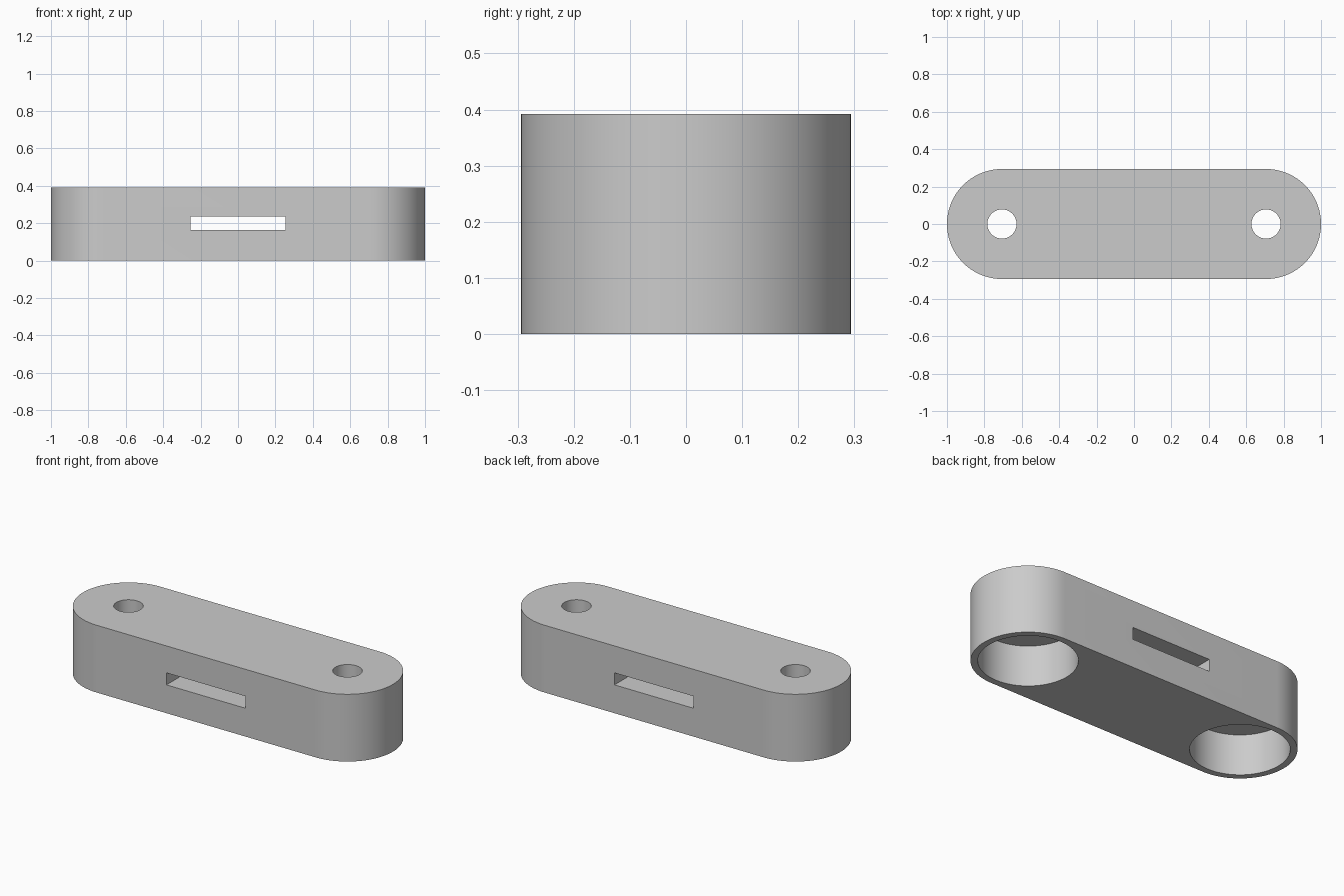
import bpy, math

cube = bpy.data.objects.get("Cube")
if cube:
    bpy.data.objects.remove(cube, do_unlink=True)

END_X, END_R, HEIGHT = 0.706, 0.294, 0.392
BORE_R, BORE_TOP, HOLE_R = 0.257, 0.235, 0.078
SLOT_HALF, SLOT_LOW, SLOT_HIGH = 0.255, 0.165, 0.235

grey = bpy.data.materials.new("light grey")
grey.use_nodes = True
colour = (0.6, 0.6, 0.6, 1)
grey.diffuse_color = colour
grey.node_tree.nodes["Principled BSDF"].inputs["Base Color"].default_value = colour


def prism(name, outline, low, high):
    """Upright solid from a counter-clockwise outline."""
    n = len(outline)
    verts = [(x, y, z) for z in (low, high) for x, y in outline]
    faces = [tuple(reversed(range(n))), tuple(range(n, 2 * n))]
    faces += [(i, (i + 1) % n, n + (i + 1) % n, n + i) for i in range(n)]
    mesh = bpy.data.meshes.new(name)
    mesh.from_pydata(verts, [], faces)
    mesh.materials.append(grey)
    obj = bpy.data.objects.new(name, mesh)
    bpy.context.collection.objects.link(obj)
    return obj


def arc(cx, radius, start, sweep, steps):
    angles = [start + sweep * i / steps for i in range(steps + 1)]
    return [(cx + radius * math.cos(a), radius * math.sin(a)) for a in angles]


def circle(cx, radius):
    return arc(cx, radius, 0, math.tau, 96)[:-1]


# Rounded bar
half = math.pi / 2
outline = arc(END_X, END_R, -half, math.pi, 48) + arc(-END_X, END_R, half, math.pi, 48)
body = prism("link_body", outline, 0, HEIGHT)

# Cutters: wide bores from below, small holes through the top, slot through the middle
cutters = []
for side, x in (("left", END_X), ("right", -END_X)):
    cutters.append(prism(side + "_bore_cutter", circle(x, BORE_R), -0.1, BORE_TOP))
    cutters.append(prism(side + "_hole_cutter", circle(x, HOLE_R), 0.1, HEIGHT + 0.1))
s, d = SLOT_HALF, END_R + 0.1
cutters.append(prism("slot_cutter", [(-s, -d), (s, -d), (s, d), (-s, d)], SLOT_LOW, SLOT_HIGH))

bpy.ops.object.select_all(action="DESELECT")
body.select_set(True)
bpy.context.view_layer.objects.active = body
for cutter in cutters:
    cutter.hide_render = True
    cut = body.modifiers.new(cutter.name, "BOOLEAN")
    cut.operation, cut.solver, cut.object = "DIFFERENCE", "EXACT", cutter
    bpy.ops.object.modifier_apply(modifier=cut.name)
    bpy.data.objects.remove(cutter, do_unlink=True)

# Smooth round walls with crisp edges
bpy.ops.object.shade_smooth_by_angle(angle=math.radians(30))
